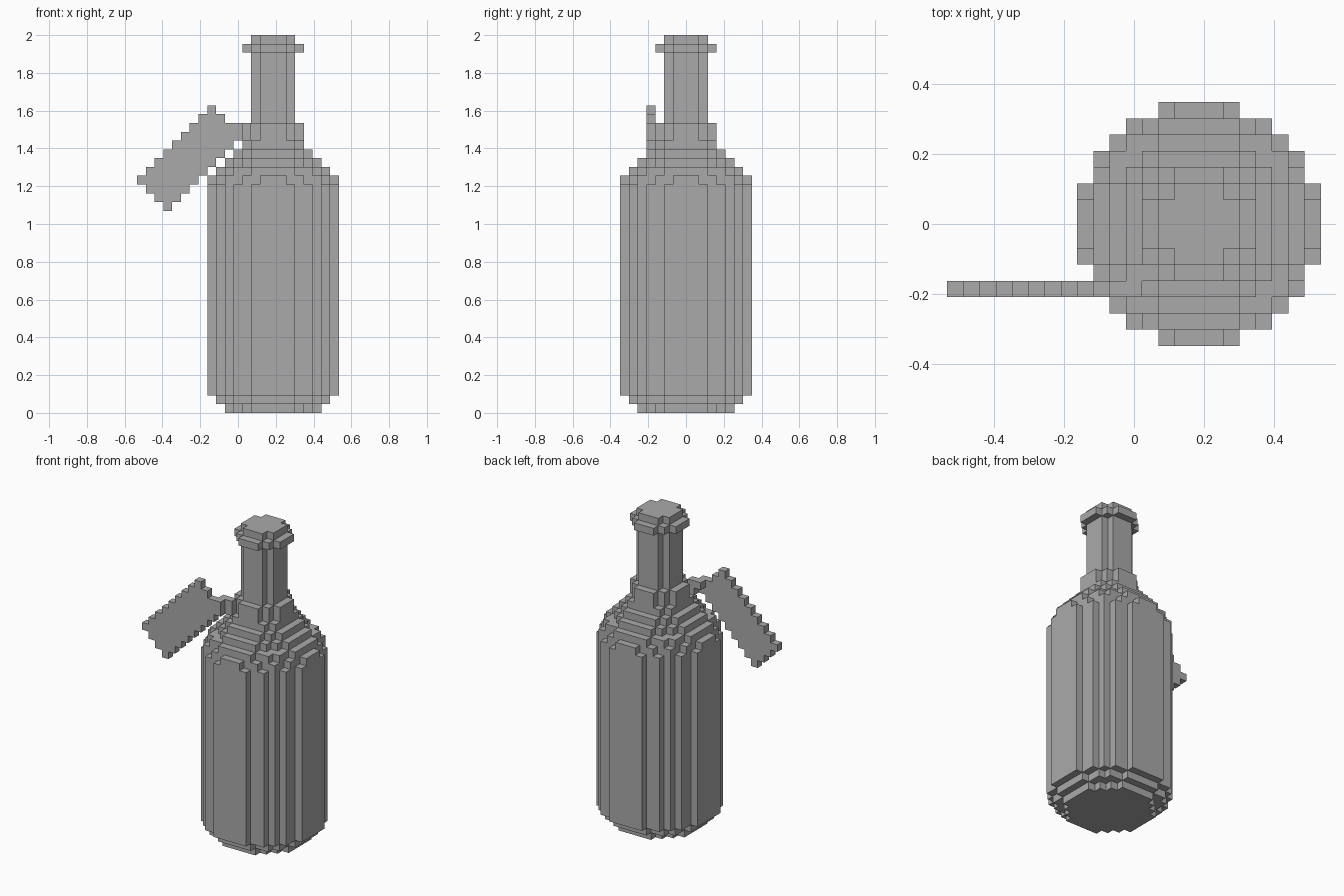
import bpy
import bmesh
from mathutils import Vector

cube = bpy.data.objects.get("Cube")
if cube:
    bpy.data.objects.remove(cube, do_unlink=True)

# Block grid: the model is 43 blocks tall, 23 wide and 15 deep
UNIT = 2 / 43
AXIS = 15  # column of the bottle's axis

grey = bpy.data.materials.new("plain_grey")
grey.use_nodes = True
COLOUR = (0.4, 0.4, 0.4, 1)
grey.diffuse_color = COLOUR
grey.node_tree.nodes["Principled BSDF"].inputs["Base Color"].default_value = COLOUR


def disc(layer, radius_squared):
    """Round slice of blocks around the bottle's axis."""
    span = range(-7, 8)
    return {(AXIS + x, y, layer) for x in span for y in span
            if x * x + y * y <= radius_squared}


def stack(layers):
    """Blocks of several slices, given as (first, last, radius squared)."""
    blocks = set()
    for first, last, radius_squared in layers:
        for layer in range(first, last + 1):
            blocks |= disc(layer, radius_squared)
    return blocks


def build(name, blocks):
    """Flat-faced shell around a set of blocks."""
    bm = bmesh.new()
    corners = {}

    def corner(point):
        key = tuple(round(c * 2) for c in point)
        if key not in corners:
            x, y, z = point
            corners[key] = bm.verts.new(
                ((x - 11) * UNIT, y * UNIT, (z + 0.5) * UNIT))
        return corners[key]

    for block in blocks:
        for axis in range(3):
            for side in (-1, 1):
                normal = Vector((0, 0, 0))
                normal[axis] = side
                centre = Vector(block)
                if tuple(int(c) for c in centre + normal) in blocks:
                    continue
                u = Vector((0, 0, 0))
                u[(axis + 1) % 3] = 0.5
                v = normal.cross(u)
                middle = centre + normal * 0.5
                bm.faces.new([corner(middle + p)
                              for p in (-u - v, u - v, u + v, v - u)])
    # Merge coplanar squares into clean larger faces
    bmesh.ops.dissolve_limit(bm, angle_limit=0.01,
                             verts=bm.verts, edges=bm.edges)
    mesh = bpy.data.meshes.new(name)
    bm.to_mesh(mesh)
    bm.free()
    mesh.materials.append(grey)
    obj = bpy.data.objects.new(name, mesh)
    bpy.context.collection.objects.link(obj)
    return obj


# Bottle: stepped foot, straight body, stepped shoulder, neck and lip
build("bottle", stack([
    (0, 0, 30), (1, 1, 42),
    (2, 25, 56), (26, 26, 51),
    (27, 27, 42), (28, 28, 30), (29, 29, 20), (30, 30, 14),
    (31, 32, 12), (33, 40, 6),
    (41, 41, 12), (42, 42, 6),
]))

# Tilted rectangular tag, one block thick
build("tag", {(x, -4, z) for x in range(12) for z in range(22, 36)
              if 20 <= z - x <= 26 and 26 <= z + x <= 42})

# Short string from the tag to the base of the neck
build("string", {(11, -4, 32), (11, -3, 32), (12, -3, 32), (12, -3, 31)})
